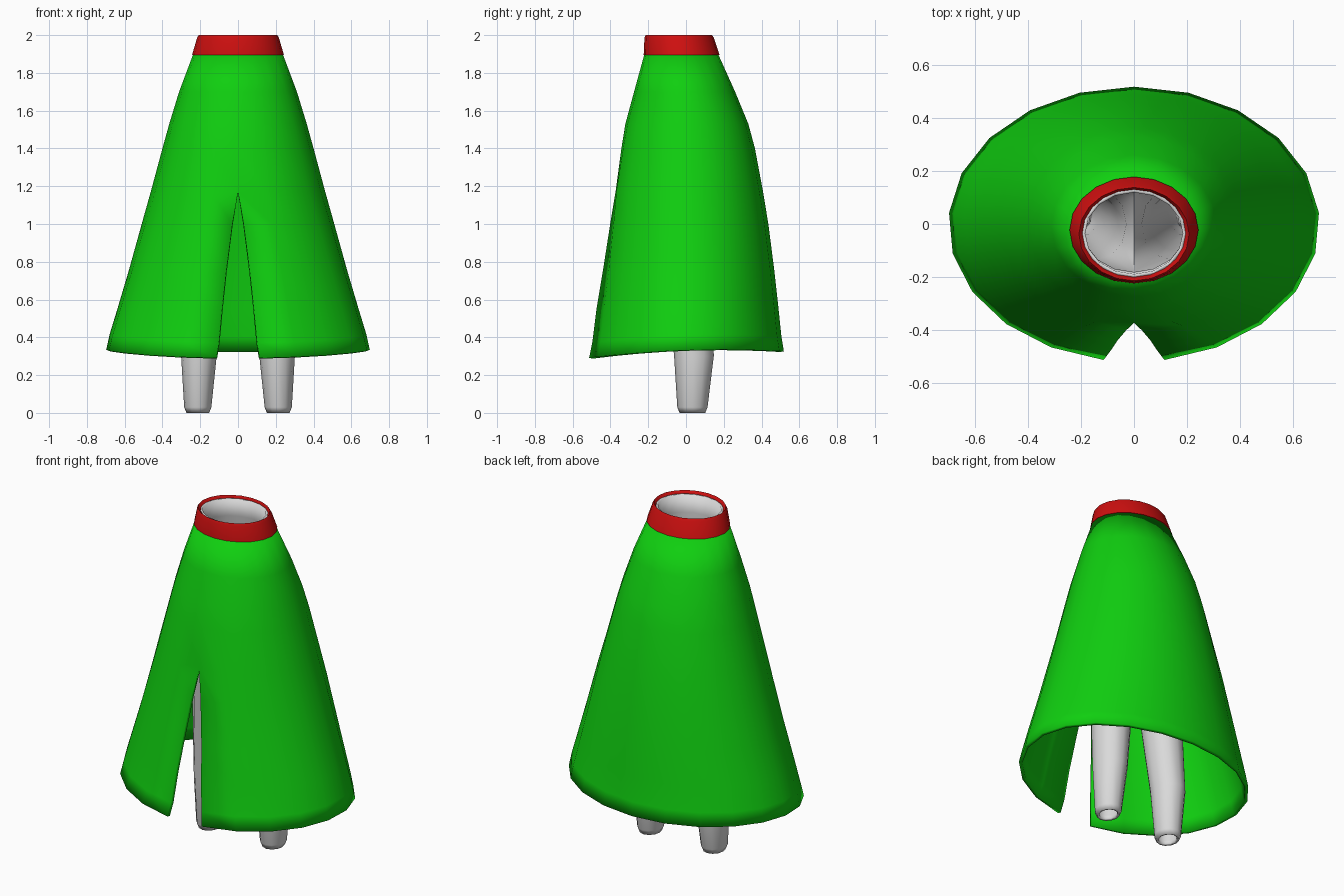
import bpy, bmesh
from math import sin, cos, asin, pi, radians

cube = bpy.data.objects.get("Cube")
if cube:
    bpy.data.objects.remove(cube, do_unlink=True)


def material(name, rgb):
    m = bpy.data.materials.new(name)
    m.use_nodes = True
    m.diffuse_color = (*rgb, 1)
    m.node_tree.nodes["Principled BSDF"].inputs["Base Color"].default_value = (*rgb, 1)
    return m


green = material("green cloth", (0.005, 0.62, 0.005))
red = material("red cloth", (0.62, 0.005, 0.005))
grey = material("light grey cloth", (0.7, 0.7, 0.7))


def loft(bm, rows, closed=True):
    """Join rows of vertices, listed top to bottom, with quads."""
    n = len(rows[0])
    for a, b in zip(rows, rows[1:]):
        for j in range(n if closed else n - 1):
            k = (j + 1) % n
            bm.faces.new((a[j], b[j], b[k], a[k]))


def oval(bm, z, cx, cy, rx, ry, n, start=0.0):
    """Ring of vertices that begins at the front and turns towards +x."""
    angles = [start + 2 * pi * i / n for i in range(n)]
    return [bm.verts.new((cx + rx * sin(t), cy - ry * cos(t), z)) for t in angles]


def finish(bm, name, mat, thickness=0, angle=40):
    bmesh.ops.remove_doubles(bm, verts=bm.verts, dist=0.0005)
    mesh = bpy.data.meshes.new(name)
    bm.to_mesh(mesh)
    bm.free()
    obj = bpy.data.objects.new(name, mesh)
    bpy.context.collection.objects.link(obj)
    mesh.materials.append(mat)
    if thickness:
        solid = obj.modifiers.new("cloth thickness", "SOLIDIFY")
        solid.thickness = thickness
        solid.offset = -1
    bpy.ops.object.select_all(action="DESELECT")
    obj.select_set(True)
    bpy.context.view_layer.objects.active = obj
    bpy.ops.object.shade_smooth_by_angle(angle=radians(angle))
    return obj


# Skirt: height, half width, front y, back y, half slit width, crease depth
skirt_rows = [
    (1.90, 0.237, -0.22, 0.17, 0, 0),
    (1.70, 0.312, -0.275, 0.26, 0, 0),
    (1.53, 0.364, -0.325, 0.33, 0, 0.004),
    (1.40, 0.40, -0.35, 0.365, 0, 0.008),
    (1.17, 0.462, -0.388, 0.408, 0, 0.015),
    (1.00, 0.51, -0.412, 0.436, 0.03, 0.01),
    (0.75, 0.58, -0.448, 0.468, 0.063, 0.005),
    (0.55, 0.64, -0.478, 0.49, 0.085, 0),
    (0.41, 0.682, -0.502, 0.505, 0.102, 0),
    (0.33, 0.70, -0.52, 0.518, 0.115, 0),
]
bm = bmesh.new()
rows = []
for z, rx, front, back, slit, crease in skirt_rows:
    cy, ry = (front + back) / 2, (back - front) / 2
    first = asin(slit / rx)
    row = []
    for j in range(21):
        t = first + (2 * pi - 2 * first) * j / 20
        y = cy - ry * cos(t) + (crease if j in (0, 20) else 0)
        # The hem dips towards the front
        dip = -0.022 - 0.0175 * cos(t) + 0.025 * sin(t) ** 2 if z < 0.5 else 0
        row.append(bm.verts.new((rx * sin(t), y, z + dip)))
    rows.append(row)
loft(bm, rows, closed=False)
finish(bm, "skirt", green, 0.02)

# Waistband: a closed cross-section swept round an oval
bm = bmesh.new()
band = [(1.895, -0.025, 0.20, 0.165), (1.985, -0.035, 0.195, 0.165),
        (2.0, -0.038, 0.208, 0.176), (1.985, -0.036, 0.217, 0.184),
        (1.895, -0.023, 0.243, 0.201)]
rings = [oval(bm, z, 0, cy, rx, ry, 20) for z, cy, rx, ry in band]
loft(bm, rings + rings[:1])
finish(bm, "waistband", red)

# Trousers: one hip tube that splits at the crotch into two legs
bm = bmesh.new()
hips = [oval(bm, z, 0, cy, rx, ry, 16) for z, cy, rx, ry in (
    (1.985, -0.035, 0.198, 0.168), (1.88, -0.025, 0.205, 0.17),
    (1.70, -0.01, 0.245, 0.19), (1.50, 0.0, 0.27, 0.20), (1.38, 0.0, 0.275, 0.195))]
loft(bm, hips)
crotch = [bm.verts.new((0, y, z)) for y, z in ((0.11, 1.28), (0, 1.25), (-0.11, 1.28))]
last = hips[-1]
tops = {1: last[:9] + crotch, -1: last[8:] + last[:1] + crotch[::-1]}
leg_rows = [(1.15, 0.145, 0.0, 0.13, 0.15), (0.90, 0.165, 0.01, 0.118, 0.128),
            (0.65, 0.183, 0.025, 0.11, 0.12), (0.30, 0.207, 0.042, 0.094, 0.105),
            (0.03, 0.213, 0.034, 0.072, 0.08), (0.0, 0.213, 0.034, 0.06, 0.068)]
for side, top in tops.items():
    start = -pi / 6 if side > 0 else pi * 5 / 6
    legs = [oval(bm, z, side * cx, cy, rx, ry, 12, start) for z, cx, cy, rx, ry in leg_rows]
    loft(bm, [top] + legs)
finish(bm, "trousers", grey, 0.014, 60)
